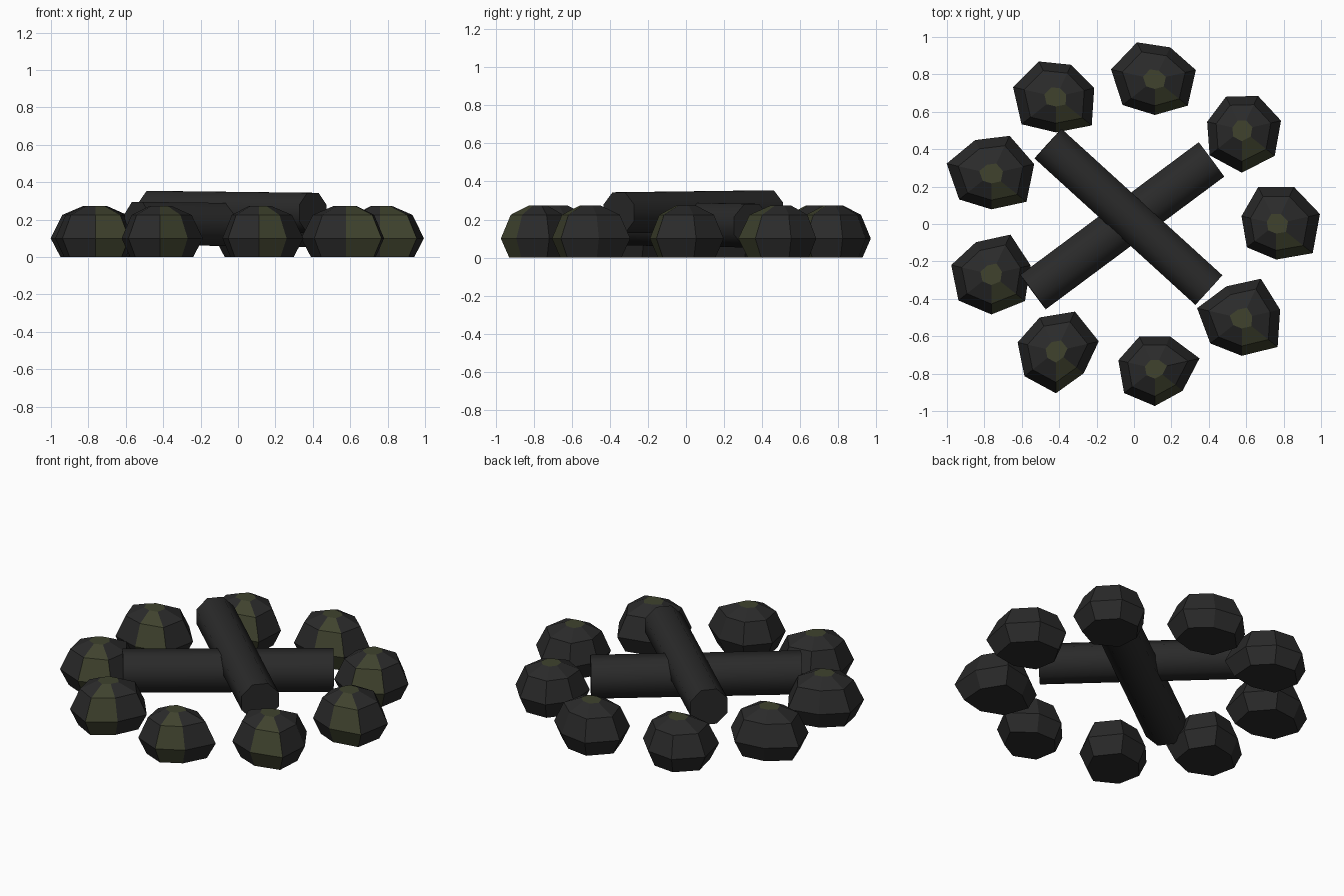
import bpy, bmesh, math
from mathutils import Vector

if "Cube" in bpy.data.objects:
    bpy.data.objects.remove(bpy.data.objects["Cube"])


def material(name, rgb):
    m = bpy.data.materials.new(name)
    m.diffuse_color = (*rgb, 1)
    m.use_nodes = True
    m.node_tree.nodes["Principled BSDF"].inputs["Base Color"].default_value = m.diffuse_color
    return m


charcoal = material("charcoal", (0.023, 0.023, 0.023))
moss = material("moss green", (0.050, 0.055, 0.027))


def finish(bm, name, mats):
    bmesh.ops.recalc_face_normals(bm, faces=bm.faces[:])
    me = bpy.data.meshes.new(name)
    bm.to_mesh(me)
    bm.free()
    for m in mats:
        me.materials.append(m)
    ob = bpy.data.objects.new(name, me)
    bpy.context.collection.objects.link(ob)
    return ob


# rough seven-sided stones: widest-ring radii (hundredths), starting at the front
WIDEST = [
    (19, 25, 24, 22, 22, 19, 20),
    (23, 22.5, 21.5, 20, 19.5, 19, 22),
    (19, 22.5, 22.5, 19, 22, 24, 22),
    (19, 24.5, 21, 19, 21, 23.5, 23.5),
    (19, 24, 23.5, 22.5, 20, 24.5, 22),
    (21.5, 23, 21.5, 23.5, 19, 22, 22.5),
    (22.5, 19, 23.5, 23.5, 20, 21, 21.5),
    (20, 19, 24.5, 19, 19, 20, 21),
    (20, 24.5, 21, 23.5, 19, 24.5, 21.5),
]
# height and share of the widest radius for each ring
RINGS = [(0.0, 0.78), (0.10, 1.0), (0.225, 0.74), (0.273, 0.27)]


def stone(i, radii):
    a = math.radians(40 * i)
    cx, cy = 0.785 * math.cos(a) - 0.025, 0.785 * math.sin(a)
    bm = bmesh.new()
    rings = []
    for z, k in RINGS:
        ring = []
        for j, r in enumerate(radii):
            t = -math.pi / 2 + j * math.tau / 7
            d = r * k / 100
            ring.append(bm.verts.new((cx + d * math.cos(t), cy + d * math.sin(t), z)))
        rings.append(ring)
    bm.faces.new(rings[0][::-1])
    # mossy cap and one mossy strip down the front
    bm.faces.new(rings[-1]).material_index = 1
    for lo, hi in zip(rings, rings[1:]):
        for j in range(7):
            n = (j + 1) % 7
            f = bm.faces.new((lo[j], lo[n], hi[n], hi[j]))
            f.material_index = 1 if j == 0 else 0
    finish(bm, f"stone_{i + 1}", (charcoal, moss))


for i, radii in enumerate(WIDEST):
    stone(i, radii)


# crossed eight-sided logs
def log(name, start, end, r):
    start, end = Vector(start), Vector(end)
    axis = (end - start).normalized()
    side = axis.cross(Vector((0, 0, 1))).normalized()
    up = side.cross(axis)
    bm = bmesh.new()
    ends = []
    for p in (start, end):
        ends.append([bm.verts.new(p + r * (math.cos(t) * side + math.sin(t) * up))
                     for t in [(j + 0.5) * math.tau / 8 for j in range(8)]])
    for e in ends:
        bm.faces.new(e)
    for j in range(8):
        n = (j + 1) % 8
        bm.faces.new((ends[0][j], ends[0][n], ends[1][n], ends[1][j]))
    ob = finish(bm, name, (charcoal,))
    bpy.ops.object.select_all(action='DESELECT')
    ob.select_set(True)
    bpy.context.view_layer.objects.active = ob
    bpy.ops.object.shade_smooth_by_angle(angle=math.radians(50))


log("lower_log", (-0.54, -0.364, 0.18), (0.414, 0.345, 0.168), 0.124)
log("upper_log", (-0.46, 0.43, 0.246), (0.40, -0.353, 0.236), 0.116)
